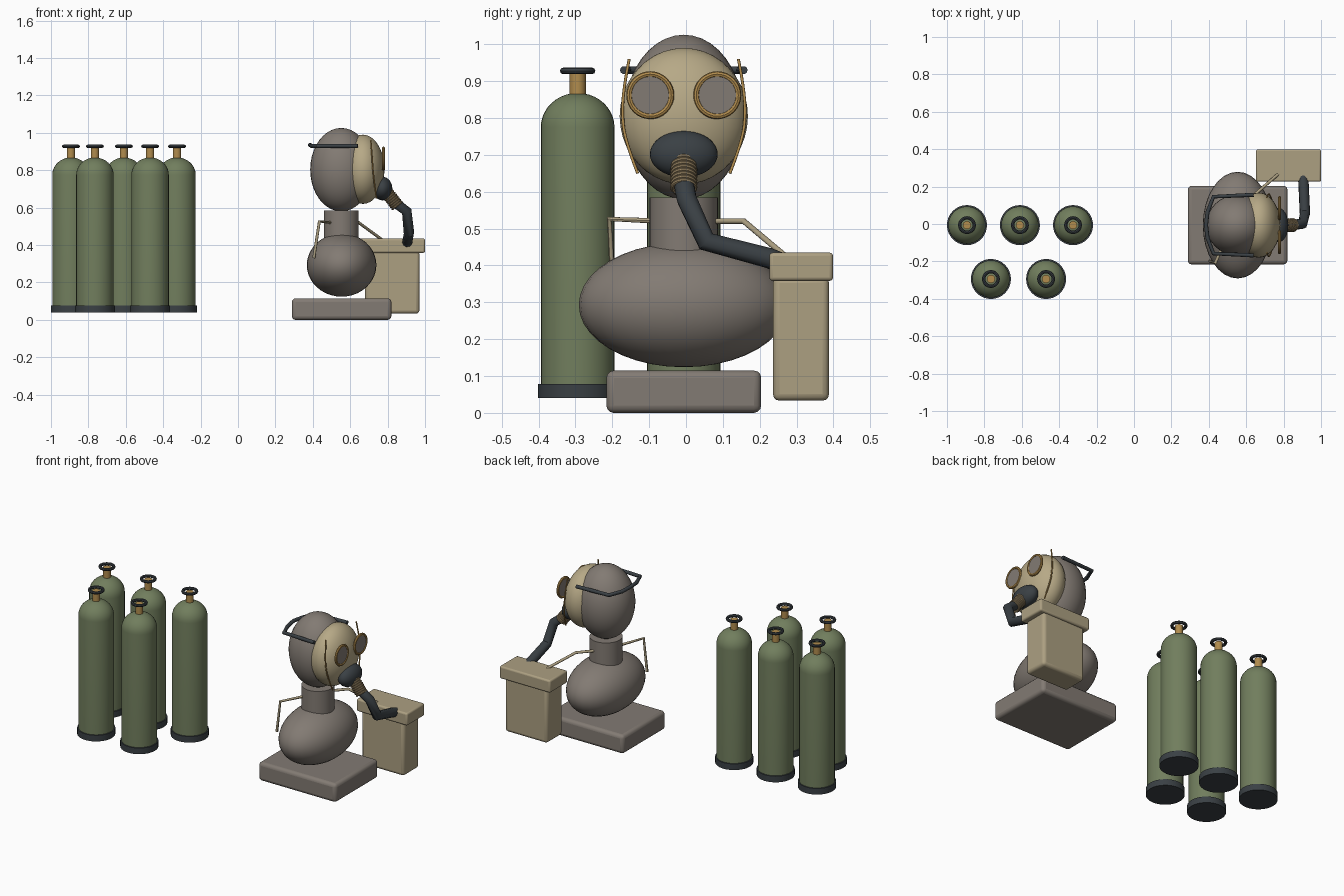
import bpy, bmesh, math
from mathutils import Vector

if "Cube" in bpy.data.objects:
    bpy.data.objects.remove(bpy.data.objects["Cube"])

CY = -0.006  # centre line of the figure and the rear tank row


def material(name, rgb):
    m = bpy.data.materials.new(name)
    m.diffuse_color = (*rgb, 1)
    m.use_nodes = True
    m.node_tree.nodes["Principled BSDF"].inputs["Base Color"].default_value = m.diffuse_color
    return m


GREY = material("warm grey", (0.225, 0.197, 0.172))
GREEN = material("olive green", (0.165, 0.208, 0.110))
CREAM = material("canvas cream", (0.415, 0.350, 0.222))
MASK = material("mask tan", (0.470, 0.395, 0.240))
DARK = material("rubber black", (0.042, 0.051, 0.058))
GOLD = material("brass", (0.440, 0.262, 0.075))
RIB = material("rib brown", (0.320, 0.235, 0.125))


def finish(ob, name, mat, smooth=True):
    ob.name = name
    ob.data.materials.clear()
    ob.data.materials.append(mat)
    if smooth:
        bpy.ops.object.select_all(action='DESELECT')
        ob.select_set(True)
        bpy.context.view_layer.objects.active = ob
        bpy.ops.object.shade_smooth_by_angle(angle=math.radians(40))
    return ob


def ellipsoid(name, mat, centre, radii, tilt=0):
    bpy.ops.mesh.primitive_uv_sphere_add(segments=32, ring_count=20, location=centre,
                                         rotation=(0, tilt, 0))
    ob = bpy.context.object
    ob.scale = radii
    return finish(ob, name, mat)


def box(name, mat, lo, hi, bevel):
    lo, hi = Vector(lo), Vector(hi)
    bpy.ops.mesh.primitive_cube_add(size=1, location=(lo + hi) / 2)
    ob = bpy.context.object
    ob.scale = hi - lo
    bpy.ops.object.transform_apply(location=False, rotation=False, scale=True)
    mod = ob.modifiers.new("bevel", 'BEVEL')
    mod.width, mod.segments = bevel, 3
    return finish(ob, name, mat)


def cylinder(name, mat, centre, radius, depth, rot=(0, 0, 0), sides=32):
    bpy.ops.mesh.primitive_cylinder_add(vertices=sides, radius=radius, depth=depth,
                                        location=centre, rotation=rot)
    return finish(bpy.context.object, name, mat)


def torus(name, mat, centre, major, minor, rot=(0, 0, 0), sides=32):
    bpy.ops.mesh.primitive_torus_add(major_radius=major, minor_radius=minor, major_segments=sides,
                                     minor_segments=8, location=centre, rotation=rot)
    return finish(bpy.context.object, name, mat)


def lathe(name, mat, profile, centre, sides=32):
    bm = bmesh.new()
    rings = []
    for r, z in profile:
        rings.append([bm.verts.new((r * math.cos(2 * math.pi * i / sides),
                                    r * math.sin(2 * math.pi * i / sides), z))
                      for i in range(sides)])
    for a, b in zip(rings, rings[1:]):
        for i in range(sides):
            j = (i + 1) % sides
            bm.faces.new((a[i], a[j], b[j], b[i]))
    bm.faces.new(rings[0][::-1])
    bm.faces.new(rings[-1])
    me = bpy.data.meshes.new(name)
    bm.to_mesh(me)
    bm.free()
    ob = bpy.data.objects.new(name, me)
    ob.location = centre
    bpy.context.collection.objects.link(ob)
    return finish(ob, name, mat)


def tube(name, mat, points, radius, kind='POLY'):
    cu = bpy.data.curves.new(name, 'CURVE')
    cu.dimensions = '3D'
    cu.bevel_depth, cu.bevel_resolution, cu.use_fill_caps = radius, 3, True
    sp = cu.splines.new(kind)
    sp.points.add(len(points) - 1)
    for p, co in zip(sp.points, points):
        p.co = (*co, 1)
    if kind == 'NURBS':
        sp.use_endpoint_u, sp.order_u = True, 3
    ob = bpy.data.objects.new(name, cu)
    bpy.context.collection.objects.link(ob)
    bpy.ops.object.select_all(action='DESELECT')
    ob.select_set(True)
    bpy.context.view_layer.objects.active = ob
    bpy.ops.object.convert(target='MESH')
    return finish(bpy.context.object, name, mat)


# Gas tanks: foot, domed body, valve neck and hand wheel
dome = [(0.1 * math.cos(a), 0.775 + 0.093 * math.sin(a))
        for a in [math.radians(d) for d in range(0, 82, 9)]]
for i, (x, y) in enumerate([(-0.893, CY), (-0.61, CY), (-0.326, CY), (-0.765, -0.294), (-0.47, -0.294)]):
    n = f"tank_{i + 1}"
    cylinder(n + "_foot", DARK, (x, y, 0.059), 0.107, 0.038)
    lathe(n + "_body", GREEN, [(0.1, 0.06)] + dome, (x, y, 0))
    cylinder(n + "_valve", GOLD, (x, y, 0.893), 0.022, 0.066, sides=16)
    torus(n + "_wheel", DARK, (x, y, 0.928), 0.039, 0.009, sides=20)

# Bust: plinth, torso, neck, head
box("plinth", GREY, (0.288, CY - 0.21, 0.0), (0.82, CY + 0.21, 0.115), 0.02)
ellipsoid("torso", GREY, (0.554, CY, 0.293), (0.186, 0.285, 0.169))
cylinder("neck", GREY, (0.552, CY, 0.49), 0.093, 0.19)
ellipsoid("head", GREY, (0.552, CY, 0.803), (0.166, 0.163, 0.223))

# Mask: face shell, goggles, snout
ellipsoid("mask_shell", MASK, (0.668, CY, 0.805), (0.115, 0.174, 0.185))
ellipsoid("mask_snout", DARK, (0.772, CY, 0.702), (0.053, 0.092, 0.063))
TURN = (0, math.pi / 2, 0)
for side, s in (("left", 1), ("right", -1)):
    eye = (0.778, CY + 0.091 * s, 0.862)
    torus("goggle_rim_" + side, GOLD, eye, 0.057, 0.008, TURN)
    cylinder("goggle_lens_" + side, GREY, eye, 0.054, 0.008, TURN)
    # Thin seam wire along the edge of the mask
    tube("mask_wire_" + side, GOLD,
         [(x, CY + s * y, z) for x, y, z in
          ((0.71, 0.148, 0.96), (0.715, 0.16, 0.9), (0.72, 0.168, 0.82),
           (0.728, 0.16, 0.74), (0.74, 0.125, 0.65))], 0.004, 'NURBS')

# Strap around the back of the head
half = [(0.64, 0.162), (0.425, 0.152), (0.393, 0.07)]
strap = [(x, CY - y, 0.93) for x, y in half] + [(0.385, CY, 0.935)]
strap += [(x, CY + y, 0.93) for x, y in reversed(half)]
tube("head_strap", DARK, strap, 0.011)

# Breathing hose: ribbed connector, then smooth rubber tube
a, b = Vector((0.79, CY, 0.688)), Vector((0.85, CY, 0.612))
tube("hose_connector", RIB, [a, b], 0.031)
tilt = (b - a).to_track_quat('Z', 'Y').to_euler()
for i in range(9):
    torus(f"hose_rib_{i + 1}", RIB, a.lerp(b, i / 8), 0.031, 0.006, tilt, 24)
tube("hose", DARK, [(0.842, CY, 0.625), (0.902, CY + 0.008, 0.58), (0.914, 0.055, 0.465),
                    (0.906, 0.225, 0.42), (0.904, 0.25, 0.41)], 0.028)

# Filter canister with lid
box("canister_body", CREAM, (0.68, 0.236, 0.033), (0.97, 0.388, 0.37), 0.018)
box("canister_lid", CREAM, (0.652, 0.226, 0.358), (1.0, 0.399, 0.435), 0.01)

# Carrying straps from the neck
tube("strap_right", CREAM, [(0.5, -0.06, 0.52), (0.435, -0.208, 0.526), (0.405, -0.198, 0.33)], 0.008)
tube("strap_left", CREAM, [(0.55, 0.05, 0.52), (0.645, 0.157, 0.52), (0.775, 0.27, 0.425)], 0.008)
